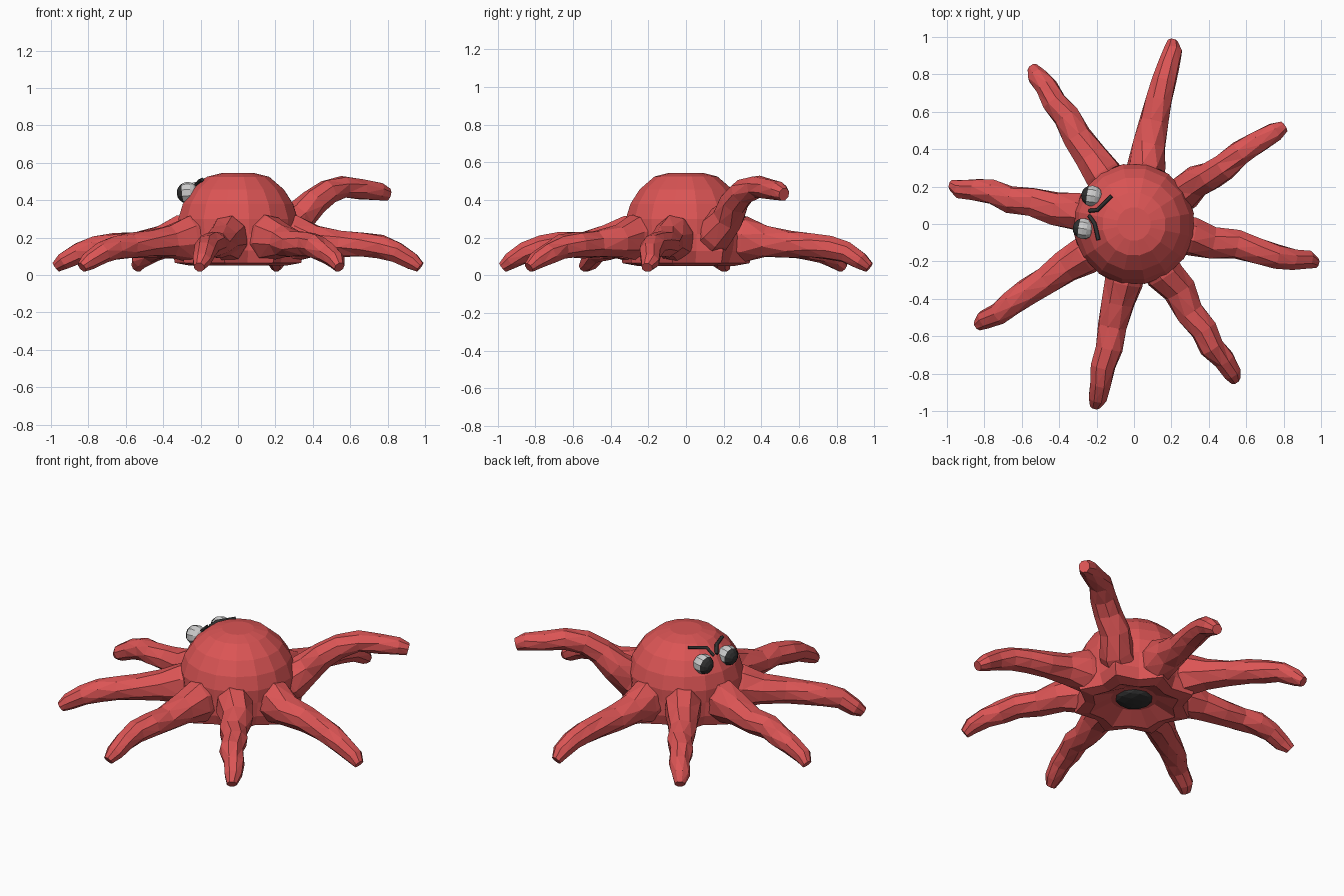
import bpy, bmesh, random
from math import sin, cos, pi, radians, sqrt
from mathutils import Vector, Matrix

if "Cube" in bpy.data.objects:
    bpy.data.objects.remove(bpy.data.objects["Cube"])

random.seed(4)


def material(name, rgb):
    m = bpy.data.materials.new(name)
    m.diffuse_color = (*rgb, 1)
    m.use_nodes = True
    m.node_tree.nodes["Principled BSDF"].inputs["Base Color"].default_value = m.diffuse_color
    return m


RED = material("red_skin", (0.71, 0.09, 0.09))
DARK = material("dark", (0.03, 0.03, 0.03))
WHITE = material("eye_grey", (0.6, 0.6, 0.6))
START = radians(33)


def mesh_object(name, bm, *mats):
    bmesh.ops.recalc_face_normals(bm, faces=bm.faces)
    me = bpy.data.meshes.new(name)
    bm.to_mesh(me)
    bm.free()
    for m in mats:
        me.materials.append(m)
    ob = bpy.data.objects.new(name, me)
    bpy.context.collection.objects.link(ob)
    return ob


def skin_rings(bm, rings):
    """Bridge rings of points into a closed tube."""
    vs = [[bm.verts.new(p) for p in r] for r in rings]
    n = len(vs[0])
    for a, b in zip(vs, vs[1:]):
        for i in range(n):
            bm.faces.new((a[i], a[(i + 1) % n], b[(i + 1) % n], b[i]))
    bm.faces.new(vs[0])
    bm.faces.new(vs[-1])


# Head: dome with a webbed skirt and a hollow underside (radius, z, web flare)
profile = [(0.09, 0.545, 0), (0.17, 0.525, 0), (0.25, 0.457, 0), (0.30, 0.38, 0),
           (0.325, 0.30, 0), (0.315, 0.22, 0.02), (0.30, 0.13, 0.06),
           (0.275, 0.065, 0.07), (0.22, 0.05, 0.04), (0.13, 0.10, 0)]
rings = []
for r, z, flare in profile:
    rings.append([((r + flare * (k % 2 == 0)) * Vector((cos(START + k * pi / 8), sin(START + k * pi / 8), 0))
                   + Vector((0, 0, z))) for k in range(16)])
bm = bmesh.new()
skin_rings(bm, rings)
mesh_object("head", bm, RED)


# Tentacles: faceted tubes following (distance, z, half width, half height)
def tentacle(name, angle, path, sides=8):
    out = Vector((cos(angle), sin(angle), 0))
    side = Vector((-sin(angle), cos(angle), 0))
    up = Vector((0, 0, 1))
    pts = [out * r + up * z for r, z, w, h in path]
    rings = []
    for i, (r, z, w, h) in enumerate(path):
        tan = (pts[min(i + 1, len(pts) - 1)] - pts[max(i - 1, 0)]).normalized()
        nrm = tan.cross(side).normalized()
        wob = 0 if i in (0, len(path) - 1) else 1
        c = pts[i] + wob * (side * random.uniform(-.012, .012) + up * random.uniform(-.006, .006))
        twist = random.uniform(-0.2, 0.2) * wob
        rings.append([c + side * w * cos(t) + nrm * h * sin(t)
                      for t in (2 * pi * (k + .5) / sides + twist for k in range(sides))])
    bm = bmesh.new()
    skin_rings(bm, rings)
    bmesh.ops.triangulate(bm, faces=bm.faces)
    mesh_object(name, bm, RED)


resting = [(0.19, 0.20, .11, .13), (0.32, 0.195, .105, .125), (0.43, 0.18, .092, .088),
           (0.56, 0.165, .08, .073), (0.68, 0.16, .074, .068), (0.78, 0.148, .068, .066),
           (0.87, 0.12, .06, .058), (0.95, 0.075, .052, .048), (0.995, 0.042, .03, .03)]
raised = [(0.19, 0.18, .11, .12), (0.31, 0.24, .10, .11), (0.40, 0.31, .088, .088),
          (0.48, 0.39, .08, .075), (0.57, 0.45, .075, .068), (0.68, 0.468, .068, .06),
          (0.79, 0.462, .062, .056), (0.90, 0.445, .053, .05), (0.955, 0.43, .033, .036)]
for k in range(8):
    tentacle(f"tentacle_{k + 1}", START + k * pi / 4, raised if k == 0 else resting)

# Mouth in the hollow underside
bm = bmesh.new()
bmesh.ops.create_icosphere(bm, subdivisions=2, radius=1,
                           matrix=Matrix.Translation((0, 0, 0.10)) @ Matrix.Diagonal((.105, .105, .035, 1)))
mesh_object("mouth", bm, DARK)

# Eyes with dark pupils facing outward
look = Vector((-0.97, 0.15, -0.1)).normalized()
for name, pos in (("eye_left", (-0.225, 0.15, 0.44)), ("eye_right", (-0.27, -0.025, 0.44))):
    bm = bmesh.new()
    rot = look.to_track_quat('Z', 'Y').to_matrix().to_4x4()
    bmesh.ops.create_uvsphere(bm, u_segments=10, v_segments=8, radius=0.058,
                              matrix=Matrix.Translation(pos) @ rot)
    for f in bm.faces:
        if (f.calc_center_median() - Vector(pos)).normalized().dot(look) > 0.5:
            f.material_index = 1
    mesh_object(name, bm, WHITE, DARK)


# Angry brows: thin bent strips lying on the dome
def brow(name, pts):
    cu = bpy.data.curves.new(name, 'CURVE')
    cu.dimensions = '3D'
    cu.bevel_depth = 0.011
    cu.bevel_resolution = 0
    cu.use_fill_caps = True
    sp = cu.splines.new('POLY')
    sp.points.add(len(pts) - 1)
    for p, co in zip(sp.points, pts):
        p.co = (*co, 1)
    cu.materials.append(DARK)
    bpy.context.collection.objects.link(bpy.data.objects.new(name, cu))


brow("brow_left", [(-0.24, 0.07, 0.465), (-0.195, 0.075, 0.505), (-0.12, 0.15, 0.515)])
brow("brow_right", [(-0.24, 0.045, 0.465), (-0.21, 0.0, 0.50), (-0.19, -0.085, 0.51)])
